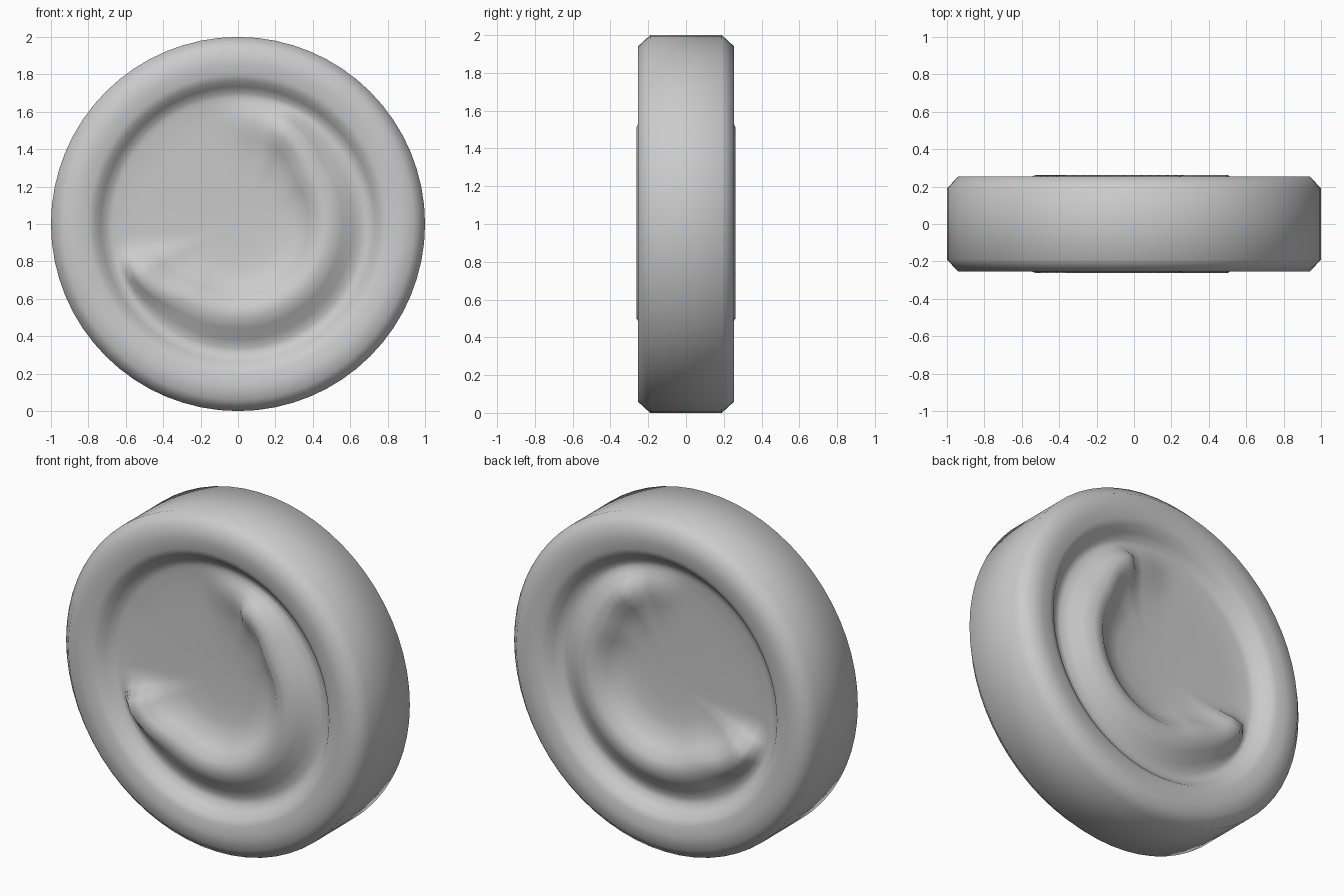
import bpy, bmesh, math

if "Cube" in bpy.data.objects:
    bpy.data.objects.remove(bpy.data.objects["Cube"])

SEGMENTS = 64

# Face profile from centre outwards: radius, depth of the plain floor, depth on the crescent ridge
PROFILE = [
    (0.13, 0.142, 0.142),
    (0.24, 0.145, 0.147),
    (0.32, 0.148, 0.165),
    (0.38, 0.150, 0.205),
    (0.43, 0.152, 0.250),
    (0.50, 0.155, 0.262),
    (0.56, 0.158, 0.228),
    (0.62, 0.162, 0.192),
    (0.665, 0.165, 0.170),
    (0.70, 0.172, 0.172),
    (0.735, 0.200, 0.200),
    (0.765, 0.236, 0.236),
    (0.80, 0.250, 0.250),
    (0.86, 0.255, 0.255),
    (0.94, 0.255, 0.255),
    (1.00, 0.190, 0.190),
]


def smooth(t):
    t = min(max(t, 0), 1)
    return t * t * (3 - 2 * t)


def ridge(angle):
    """Height factor and outward drift of the crescent at an angle."""
    a = math.degrees(angle)
    if a > 150:
        a -= 360                                  # crescent spans -155 .. 65 degrees
    height = 1 - 0.6 * smooth((a - 65) / 10) - 0.4 * smooth((a - 75) / 30)
    height *= smooth((a + 167) / 12)
    drift = max(0.08 * smooth((a - 30) / 35), 0.1 * smooth((-120 - a) / 35))
    return height, drift


def add_face(bm, side):
    """One dished face; returns its outermost ring."""
    centre = bm.verts.new((0, side * 0.14, 1))
    previous = None
    for radius, floor, crest in PROFILE:
        ring = []
        bump = max(0, min((radius - 0.2) / 0.2, (0.69 - radius) / 0.19, 1))
        for i in range(SEGMENTS):
            a = math.tau * i / SEGMENTS
            height, drift = ridge(a)
            r = radius + drift * bump
            depth = floor + (crest - floor) * height
            ring.append(bm.verts.new((r * math.cos(a), side * depth,
                                      1 + r * math.sin(a))))
        for i in range(SEGMENTS):
            j = (i + 1) % SEGMENTS
            if previous is None:
                bm.faces.new((centre, ring[i], ring[j]))
            else:
                bm.faces.new((previous[i], ring[i], ring[j], previous[j]))
        previous = ring
    return previous


# Disc: two mirrored dished faces joined by the outer wall
bm = bmesh.new()
front = add_face(bm, -1)
back = add_face(bm, 1)
for i in range(SEGMENTS):
    j = (i + 1) % SEGMENTS
    bm.faces.new((front[i], back[i], back[j], front[j]))
bmesh.ops.recalc_face_normals(bm, faces=bm.faces[:])
for f in bm.faces:
    f.smooth = True

mesh = bpy.data.meshes.new("dished_disc")
bm.to_mesh(mesh)
bm.free()
disc = bpy.data.objects.new("dished_disc", mesh)
bpy.context.collection.objects.link(disc)

# Plain grey
grey = bpy.data.materials.new("grey")
grey.diffuse_color = (0.6, 0.6, 0.6, 1)
grey.use_nodes = True
grey.node_tree.nodes["Principled BSDF"].inputs["Base Color"].default_value = grey.diffuse_color
mesh.materials.append(grey)
